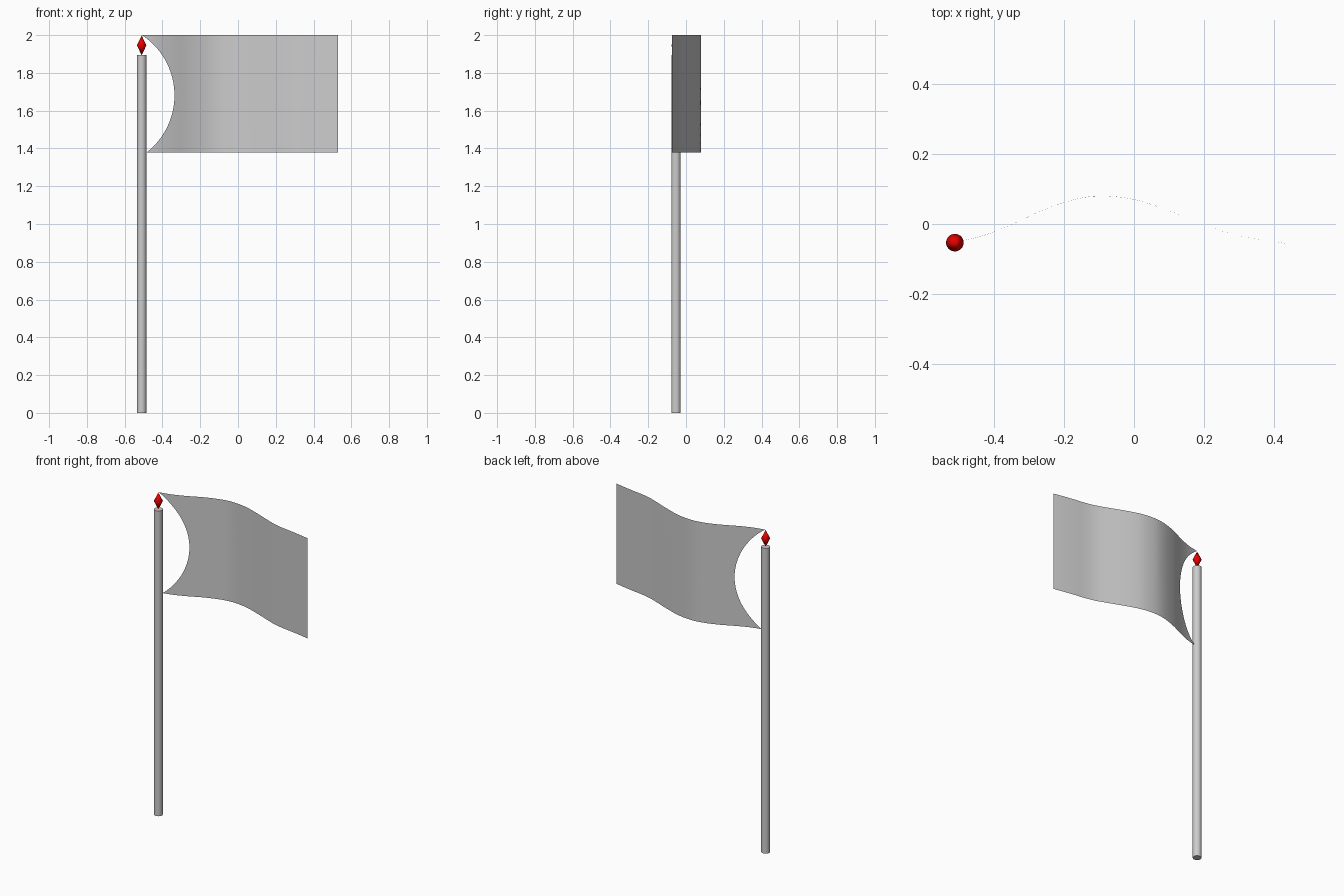
import bpy, bmesh, math
from mathutils import Vector

if "Cube" in bpy.data.objects:
    bpy.data.objects.remove(bpy.data.objects["Cube"])

PX, PY, R = -0.51, -0.053, 0.025


def make_object(name, bm, angle):
    bmesh.ops.recalc_face_normals(bm, faces=bm.faces)
    mesh = bpy.data.meshes.new(name)
    bm.to_mesh(mesh)
    bm.free()
    ob = bpy.data.objects.new(name, mesh)
    bpy.context.collection.objects.link(ob)
    bpy.ops.object.select_all(action='DESELECT')
    ob.select_set(True)
    bpy.context.view_layer.objects.active = ob
    bpy.ops.object.shade_smooth_by_angle(angle=math.radians(angle))
    return ob


def lathe(name, profile, angle, segments=32):
    bm = bmesh.new()
    verts = [bm.verts.new((PX + r, PY, z)) for r, z in profile]
    edges = [bm.edges.new(p) for p in zip(verts, verts[1:])]
    bmesh.ops.spin(bm, geom=verts + edges, cent=(PX, PY, 0), axis=(0, 0, 1),
                   angle=math.tau, steps=segments, use_duplicate=False)
    bmesh.ops.remove_doubles(bm, verts=bm.verts, dist=1e-5)
    return make_object(name, bm, angle)


# Pole
lathe("pole", [(0, 0), (R, 0), (R, 1.895), (0, 1.895)], 40)

# Red diamond finial
finial = lathe("finial", [(0, 1.893), (R, 1.946), (0, 1.998)], 180)
red = bpy.data.materials.new("red")
red.diffuse_color = (0.8, 0.0, 0.0, 1)
red.use_nodes = True
red.node_tree.nodes["Principled BSDF"].inputs["Base Color"].default_value = red.diffuse_color
finial.data.materials.append(red)

# Flag cloth: plan wave and a hoist edge cut as a circular arc
WAVE = [(-0.52, -0.053), (-0.45, -0.039), (-0.4, -0.023), (-0.34, 0.002),
        (-0.27, 0.035), (-0.2, 0.061), (-0.14, 0.076), (-0.085, 0.08),
        (0.0, 0.07), (0.1, 0.038), (0.2, -0.001), (0.26, -0.023),
        (0.32, -0.038), (0.4, -0.05), (0.47, -0.062), (0.53, -0.074)]


def slope(i):
    a, b = WAVE[max(i - 1, 0)], WAVE[min(i + 1, len(WAVE) - 1)]
    return (b[1] - a[1]) / (b[0] - a[0])


def wave(x):
    i = max(k for k in range(len(WAVE) - 1) if k == 0 or WAVE[k][0] <= x)
    (x0, y0), (x1, y1) = WAVE[i], WAVE[i + 1]
    h = x1 - x0
    t = (x - x0) / h
    return (y0 * (1 + 2 * t) * (1 - t) ** 2 + y1 * t * t * (3 - 2 * t)
            + h * slope(i) * t * (1 - t) ** 2 - h * slope(i + 1) * t * t * (1 - t))


TOP, BOTTOM, RIGHT = 2.0, 1.378, 0.53
a, b = Vector((-0.508, TOP)), Vector((-0.485, BOTTOM))
sag = 0.16
half = (a - b).length / 2
radius = (half ** 2 + sag ** 2) / (2 * sag)
across = Vector((a.y - b.y, b.x - a.x)).normalized()
centre = (a + b) / 2 + across * (sag - radius)

ROWS, COLS = 40, 48
bm = bmesh.new()
grid = []
for j in range(ROWS + 1):
    z = BOTTOM + (TOP - BOTTOM) * j / ROWS
    left = centre.x + math.sqrt(max(radius ** 2 - (z - centre.y) ** 2, 0))
    xs = [left + (RIGHT - left) * i / COLS for i in range(COLS + 1)]
    grid.append([bm.verts.new((x, wave(x), z)) for x in xs])
for lo, hi in zip(grid, grid[1:]):
    for i in range(COLS):
        bm.faces.new((lo[i], lo[i + 1], hi[i + 1], hi[i]))
make_object("flag", bm, 60)
